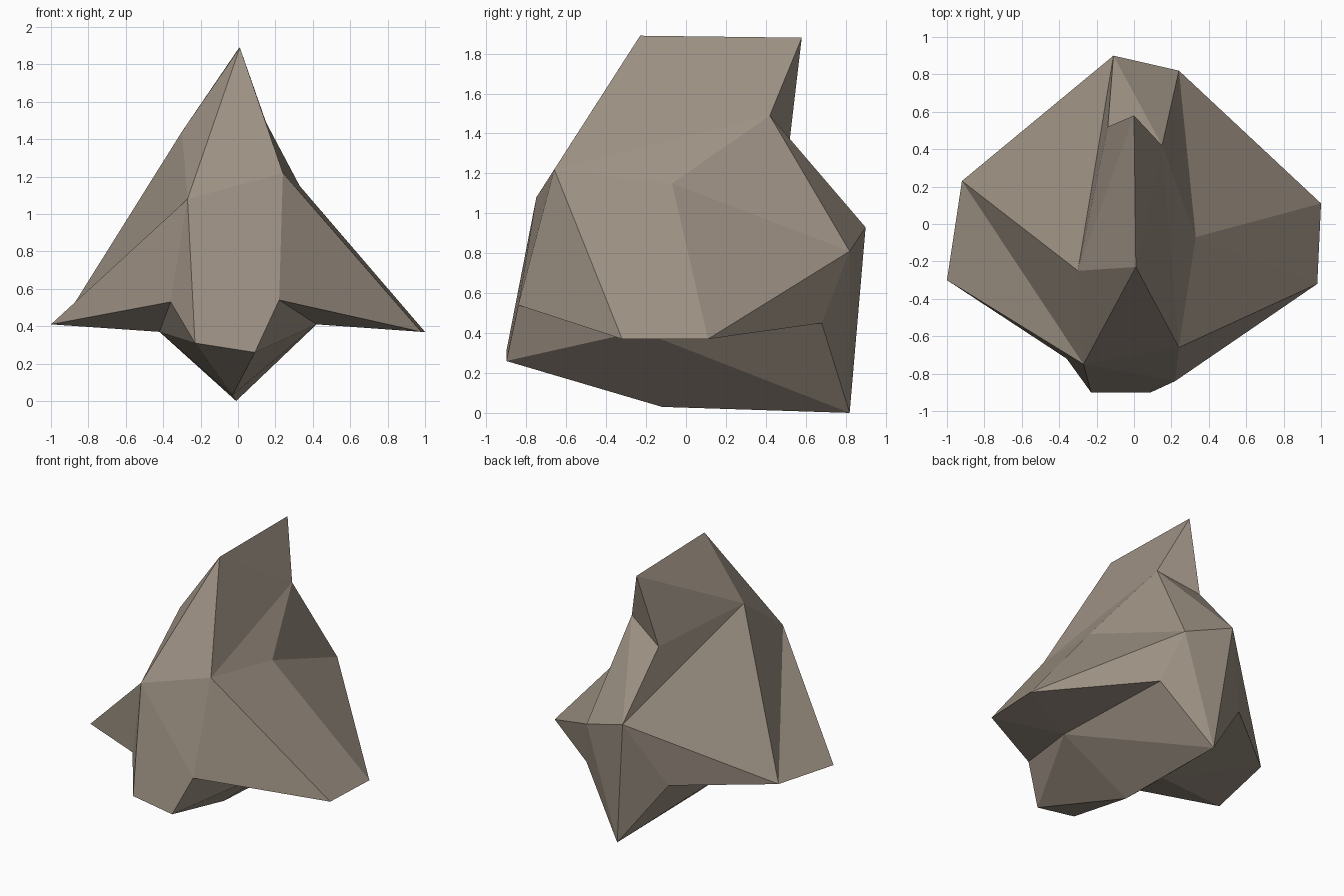
import bpy, bmesh

if "Cube" in bpy.data.objects:
    bpy.data.objects.remove(bpy.data.objects["Cube"])

# Four ridges (top, right, left, bottom) running front to back
points = dict(zip("top_f top_b right_f right_b left_f left_b".split(), [
    (.01, -.23, 1.89), (0, .58, 1.88), (.98, -.32, .37),
    (1, .11, .37), (-1, -.30, .41), (-.92, .23, .45)]))
keel = [(-.23, -.90, .31), (.09, -.90, .26), (-.03, -.12, .03), (-.01, .82, 0)]

# Four gullies between the ridges, each listed front to back
gullies = {
    "ul": [(-.27, -.75, 1.08), (-.30, -.25, 1.44), (-.14, .52, 1.37), (-.11, .90, .93)],
    "ur": [(.24, -.66, 1.22), (.33, -.07, 1.15), (.15, .42, 1.49), (.24, .82, .81)],
    "ll": [(-.36, -.72, .53), (-.42, -.20, .37), (-.34, .69, .46)],
    "lr": [(.22, -.84, .54), (.42, -.23, .41), (.34, .68, .45)],
    "keel": keel,
}
for name, line in gullies.items():
    for i, p in enumerate(line):
        points[f"{name}{i}"] = p

bm = bmesh.new()
v = {name: bm.verts.new(p) for name, p in points.items()}


def fan(centre, rim, closed=False):
    """Flat facets spreading from one corner to a rim of corners."""
    rim = rim.split()
    if closed:
        rim.append(rim[0])
    for a, b in zip(rim, rim[1:]):
        bm.faces.new((v[centre], v[a], v[b]))


# Facets around the middle of each gully
fan("ul1", "ul0 top_f top_b ul2 ul3 left_b", True)
fan("ur1", "ur0 right_f right_b ur3 ur2", True)
fan("ll1", "ll0 keel0 keel2 keel3 ll2 left_b left_f", True)
fan("lr1", "lr0 keel1 keel2 keel3 lr2 right_b right_f", True)
# Front facets
fan("ul0", "left_b left_f ll0 keel0 keel1 lr0 ur0 top_f")
fan("right_f", "lr0 ur0")
fan("keel2", "keel0 keel1")
# Crest and back facets
fan("ur2", "ur0 top_f top_b ul2 ul3 ur3")
fan("ul3", "left_b ll2 keel3 ur3")
fan("lr2", "keel3 ur3 right_b")

bmesh.ops.recalc_face_normals(bm, faces=bm.faces[:])
mesh = bpy.data.meshes.new("rock")
bm.to_mesh(mesh)
bm.free()

# Stone colour
stone = bpy.data.materials.new("warm grey stone")
stone.diffuse_color = (0.34, 0.285, 0.23, 1)
stone.use_nodes = True
stone.node_tree.nodes["Principled BSDF"].inputs["Base Color"].default_value = stone.diffuse_color
mesh.materials.append(stone)
rock = bpy.data.objects.new("rock", mesh)
bpy.context.collection.objects.link(rock)
